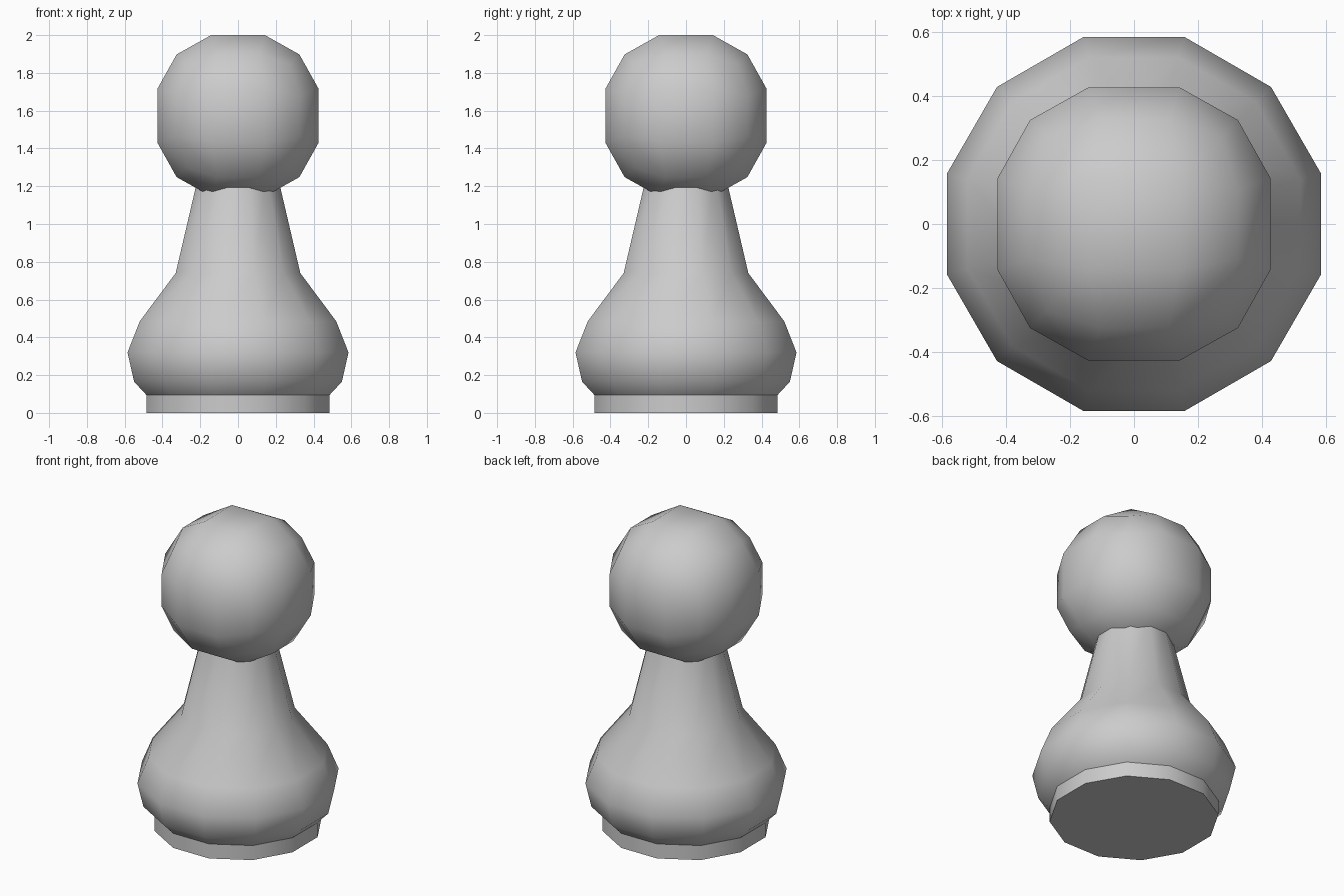
import bpy, bmesh, math

cube = bpy.data.objects.get("Cube")
if cube:
    bpy.data.objects.remove(cube, do_unlink=True)

SIDES = 12
HEAD_RADIUS = 0.472
HEAD_Z = 1.573

grey = bpy.data.materials.new("light grey")
grey.use_nodes = True
colour = (0.6, 0.6, 0.6, 1)
grey.diffuse_color = colour
grey.node_tree.nodes["Principled BSDF"].inputs["Base Color"].default_value = colour


def finish(bm, name):
    """Turn a bmesh into a smooth-shaded grey object."""
    bmesh.ops.recalc_face_normals(bm, faces=bm.faces)
    mesh = bpy.data.meshes.new(name)
    bm.to_mesh(mesh)
    bm.free()
    mesh.materials.append(grey)
    obj = bpy.data.objects.new(name, mesh)
    bpy.context.collection.objects.link(obj)
    bpy.ops.object.select_all(action="DESELECT")
    obj.select_set(True)
    bpy.context.view_layer.objects.active = obj
    bpy.ops.object.shade_smooth_by_angle(angle=math.radians(38))
    return obj


# Turned body: half-width across flats and height, from foot to neck
profile = [(0.485, 0), (0.485, 0.095), (0.55, 0.165), (0.585, 0.32),
           (0.52, 0.485), (0.33, 0.74), (0.204, 1.28)]
bm = bmesh.new()
rings = []
for width, z in profile:
    radius = width / math.cos(math.pi / SIDES)
    angles = [(i + 0.5) * math.tau / SIDES for i in range(SIDES)]
    rings.append([bm.verts.new((radius * math.cos(a), radius * math.sin(a), z))
                  for a in angles])
for low, high in zip(rings, rings[1:]):
    for i in range(SIDES):
        j = (i + 1) % SIDES
        bm.faces.new((low[i], low[j], high[j], high[i]))
bm.faces.new(rings[0])
bm.faces.new(rings[-1])
finish(bm, "body")

# Head: a cube cut in thirds and rounded to a ball
bm = bmesh.new()
bmesh.ops.create_cube(bm, size=2)
bmesh.ops.subdivide_edges(bm, edges=bm.edges[:], cuts=2, use_grid_fill=True)
for v in bm.verts:
    v.co = v.co.normalized() * HEAD_RADIUS
    v.co.z += HEAD_Z
finish(bm, "head")
